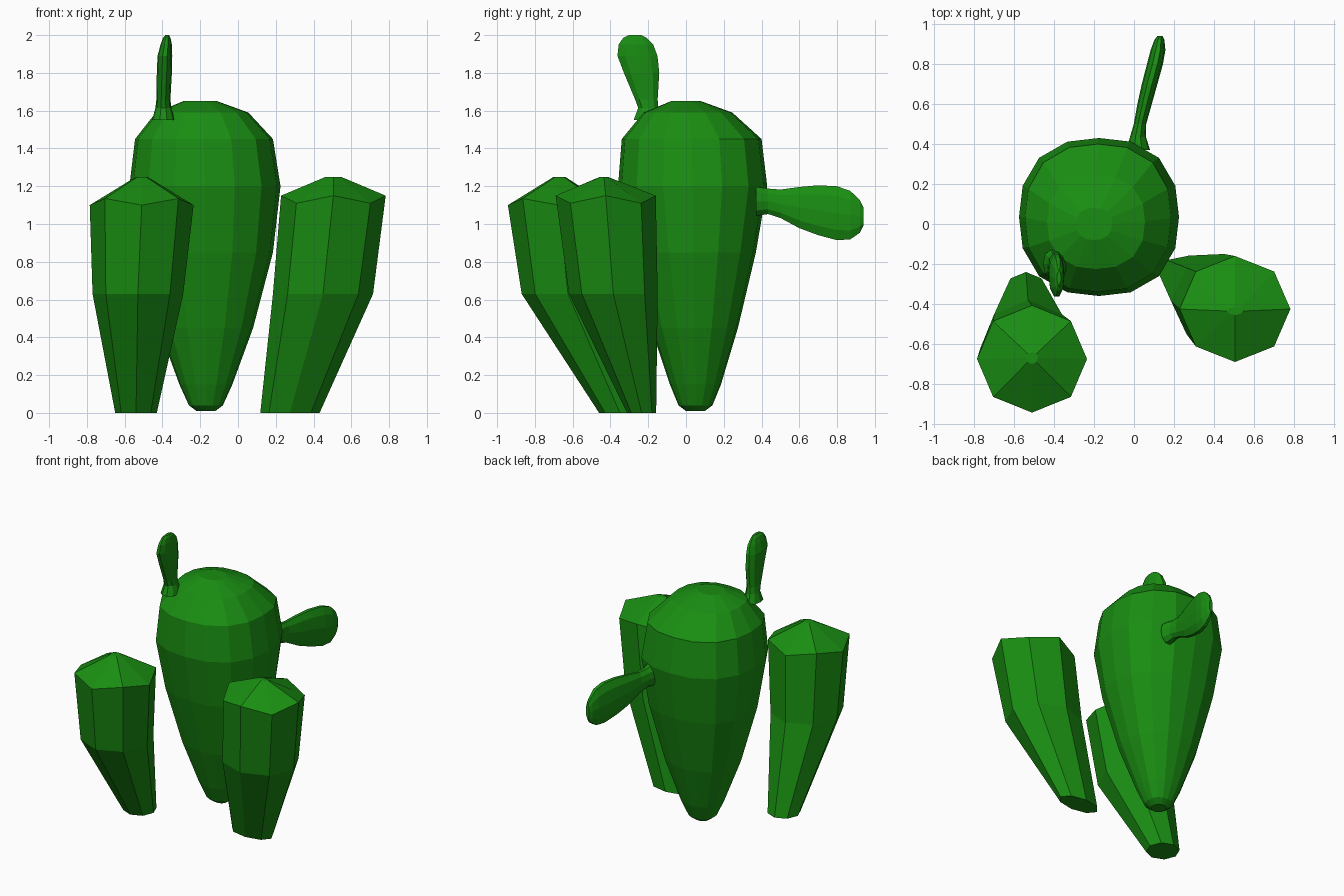
import bpy, bmesh
from math import cos, sin, pi
from mathutils import Vector

green = bpy.data.materials.new("cactus_green")
green.diffuse_color = (0.01, 0.27, 0.006, 1)


def loft(name, sections, sides, u=(1, 0, 0), v=(0, 1, 0), power=2.0, heights=None):
    """Skin rings (x, y, z, half width along u, half width along v) and cap both ends."""
    bm = bmesh.new()
    u, v = Vector(u), Vector(v)
    rings = []
    for k, (x, y, z, a, b) in enumerate(sections):
        ring = []
        for i in range(sides):
            c, s = cos(2 * pi * i / sides), sin(2 * pi * i / sides)
            r = (abs(c) ** power + abs(s) ** power) ** (-1 / power)
            p = Vector((x, y, z)) + u * (a * c * r) + v * (b * s * r)
            if heights and k in heights:
                p.z += heights[k][i % 2]
            ring.append(bm.verts.new(p))
        rings.append(ring)
    for low, high in zip(rings, rings[1:]):
        for i in range(sides):
            j = (i + 1) % sides
            bm.faces.new((low[i], low[j], high[j], high[i]))
    bm.faces.new(rings[0][::-1])
    bm.faces.new(rings[-1])
    bmesh.ops.recalc_face_normals(bm, faces=bm.faces)
    mesh = bpy.data.meshes.new(name)
    bm.to_mesh(mesh)
    bm.free()
    mesh.materials.append(green)
    obj = bpy.data.objects.new(name, mesh)
    bpy.context.collection.objects.link(obj)
    return obj


# Main trunk, narrow at the foot and bulging near the top
loft("trunk", [
    (-0.17, 0.05, 0.01, 0.05, 0.05),
    (-0.17, 0.05, 0.04, 0.09, 0.09),
    (-0.17, 0.05, 0.15, 0.14, 0.135),
    (-0.17, 0.045, 0.45, 0.25, 0.23),
    (-0.17, 0.04, 0.85, 0.355, 0.33),
    (-0.175, 0.035, 1.20, 0.40, 0.395),
    (-0.18, 0.03, 1.45, 0.365, 0.37),
    (-0.19, 0.01, 1.59, 0.245, 0.235),
    (-0.20, 0.0, 1.65, 0.09, 0.08),
], 16, power=2.4)

# Flat paddle growing from the top
loft("top_paddle", [
    (-0.395, -0.20, 1.55, 0.06, 0.08),
    (-0.395, -0.20, 1.615, 0.042, 0.055),
    (-0.395, -0.21, 1.66, 0.037, 0.062),
    (-0.39, -0.235, 1.80, 0.040, 0.097),
    (-0.387, -0.257, 1.89, 0.039, 0.11),
    (-0.38, -0.265, 1.95, 0.03, 0.095),
    (-0.377, -0.27, 1.985, 0.02, 0.065),
    (-0.375, -0.27, 2.0, 0.01, 0.035),
], 10, power=2.2)

# Flat paddle growing from the back
loft("back_paddle", [
    (0.02, 0.37, 1.12, 0.06, 0.08),
    (0.02, 0.435, 1.12, 0.04, 0.07),
    (0.03, 0.50, 1.107, 0.031, 0.078),
    (0.053, 0.60, 1.087, 0.036, 0.113),
    (0.078, 0.70, 1.073, 0.039, 0.137),
    (0.105, 0.80, 1.057, 0.040, 0.148),
    (0.12, 0.87, 1.047, 0.037, 0.133),
    (0.127, 0.92, 1.04, 0.025, 0.09),
    (0.13, 0.94, 1.04, 0.013, 0.05),
], 10, v=(0, 0, 1), power=2.2)

# Two octagonal leaning stems with four-sided pointed tops
loft("left_stem", [
    (-0.54, -0.35, 0.0, 0.11, 0.11),
    (-0.53, -0.625, 0.63, 0.24, 0.245),
    (-0.51, -0.675, 1.11, 0.275, 0.268),
    (-0.51, -0.67, 1.25, 0.03, 0.03),
], 8, heights={2: (-0.01, 0.025)})

loft("right_stem", [
    (0.275, -0.235, 0.0, 0.157, 0.077),
    (0.45, -0.385, 0.63, 0.265, 0.235),
    (0.505, -0.425, 1.12, 0.277, 0.265),
    (0.505, -0.435, 1.25, 0.04, 0.02),
], 8, heights={2: (0.03, -0.01)})
